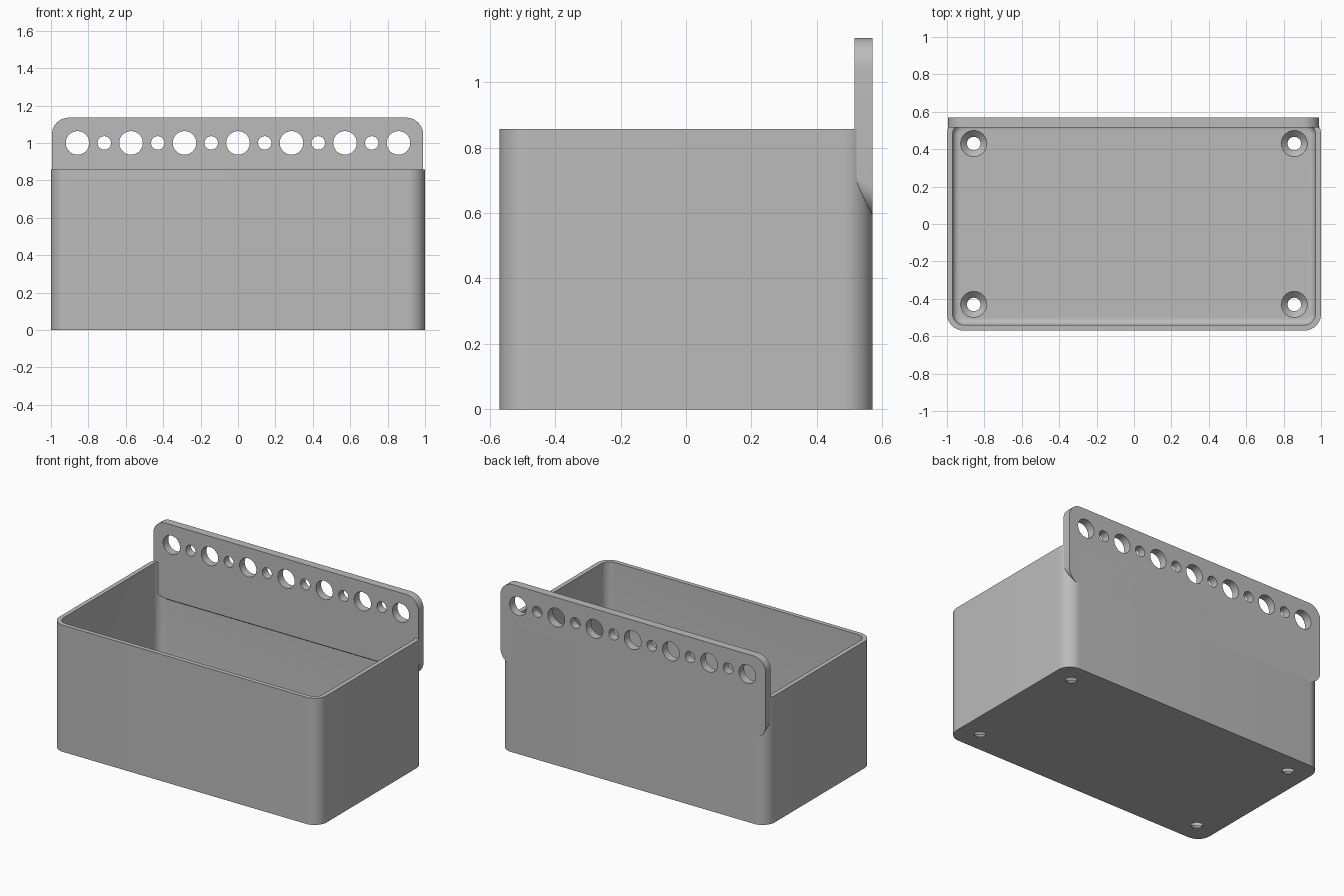
import bpy, bmesh, math
from mathutils import Matrix, Vector

if "Cube" in bpy.data.objects:
    bpy.data.objects.remove(bpy.data.objects["Cube"], do_unlink=True)

grey = bpy.data.materials.new("plain_grey")
grey.use_nodes = True
grey.diffuse_color = (0.5, 0.5, 0.5, 1)
grey.node_tree.nodes["Principled BSDF"].inputs["Base Color"].default_value = (0.5, 0.5, 0.5, 1)


def rounded_rect(x0, x1, y0, y1, r, steps=10):
    """Counter-clockwise outline with four round corners."""
    pts = []
    corners = [(x1 - r, y1 - r), (x0 + r, y1 - r), (x0 + r, y0 + r), (x1 - r, y0 + r)]
    for k, (cx, cy) in enumerate(corners):
        for i in range(steps + 1):
            a = math.pi / 2 * (k + i / steps)
            pts.append((cx + r * math.cos(a), cy + r * math.sin(a)))
    return pts


def loft(name, loops):
    """Skin equal-length loops in order and cap both ends."""
    bm = bmesh.new()
    rings = [[bm.verts.new(p) for p in loop] for loop in loops]
    n = len(rings[0])
    for a, b in zip(rings, rings[1:]):
        for i in range(n):
            j = (i + 1) % n
            bm.faces.new((a[i], a[j], b[j], b[i]))
    bm.faces.new(rings[0])
    bm.faces.new(rings[-1])
    bmesh.ops.recalc_face_normals(bm, faces=bm.faces)
    me = bpy.data.meshes.new(name)
    bm.to_mesh(me)
    bm.free()
    ob = bpy.data.objects.new(name, me)
    bpy.context.collection.objects.link(ob)
    me.materials.append(grey)
    return ob


def circle(r, z, n=40):
    return [(r * math.cos(2 * math.pi * i / n), r * math.sin(2 * math.pi * i / n), z)
            for i in range(n)]


def select(ob):
    bpy.ops.object.select_all(action='DESELECT')
    ob.select_set(True)
    bpy.context.view_layer.objects.active = ob


def drill(ob, profile, places):
    """Cut the turned profile of (radius, z) steps out of ob at each place."""
    for place in places:
        cutter = loft("cutter", [circle(r, z) for r, z in profile])
        cutter.data.transform(place)
        cutter.hide_render = True
        mod = ob.modifiers.new("hole", 'BOOLEAN')
        mod.object = cutter
        mod.solver = 'EXACT'
        select(ob)
        bpy.ops.object.modifier_apply(modifier=mod.name)
        bpy.data.objects.remove(cutter, do_unlink=True)


W, D, H = 1.0, 0.57, 0.857
WALL, FLOOR, FILLET = 0.03, 0.04, 0.035


def level(inset, r, z):
    return [(x, y, z) for x, y in
            rounded_rect(-W + inset, W - inset, -D + inset, D - inset, r)]


# Open box with a filleted inner floor
loops = [level(0, 0.09, 0), level(0, 0.09, H), level(WALL, 0.06, H)]
for i in range(7):
    a = math.pi / 2 * i / 6
    step = FILLET * (1 - math.cos(a))
    loops.append(level(WALL + step, 0.06 - step, FLOOR + FILLET * (1 - math.sin(a))))
box = loft("box", loops)

# Countersunk screw holes in the floor
drill(box, [(0.036, -0.05), (0.036, 0.006), (0.07, FLOOR), (0.07, FLOOR + 0.05)],
      [Matrix.Translation((sx * 0.857, sy * 0.43, 0)) for sx in (-1, 1) for sy in (-1, 1)])

# Back rack plate, its lower edge sloping up towards the inside
outline = rounded_rect(-0.995, 0.99, 0.59, 1.135, 0.09)
back = [(x, D, z) for x, z in outline]
inner = [(x, 0.515, z + (0.035 if z < 0.7 else 0)) for x, z in outline]
rack = loft("rack_plate", [back, inner])

# Alternating large and small tool holes
turn = Matrix.Rotation(math.pi / 2, 4, 'X')
for radius, count in ((0.063, 7), (0.036, 6)):
    drill(rack, [(radius, -0.2), (radius, 0.2)],
          [Matrix.Translation(((i - (count - 1) / 2) * 0.286, 0.54, 1.0)) @ turn
           for i in range(count)])

for ob in (box, rack):
    select(ob)
    bpy.ops.object.shade_smooth_by_angle(angle=math.radians(30))
